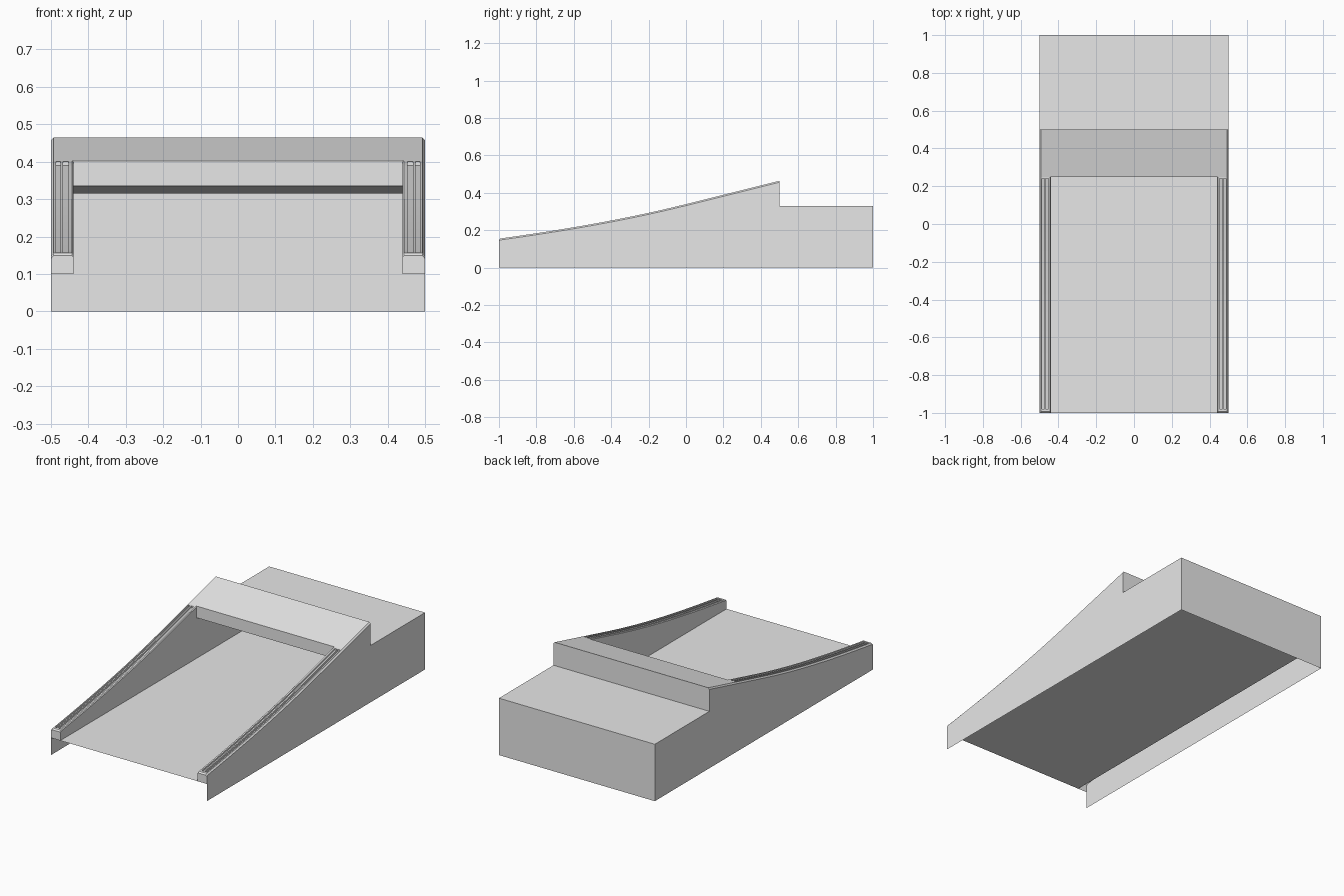
import bpy
import bmesh
from mathutils import Vector

cube = bpy.data.objects.get("Cube")
if cube:
    bpy.data.objects.remove(cube, do_unlink=True)

# One plain grey for everything
grey = bpy.data.materials.new("light_grey")
grey.use_nodes = True
colour = (0.8, 0.8, 0.8, 1)
grey.diffuse_color = colour
grey.node_tree.nodes["Principled BSDF"].inputs["Base Color"].default_value = colour

OUT, IN = 0.5, 0.44               # outer and inner side of the curbs
FRONT, LIP, BACK = -1.0, 0.25, 0.5  # ramp start, deck front edge, deck rear edge
FLOOR, PLATFORM, CEILING = 0.1, 0.33, 0.315
made = []


def finish(name, bm, out, mirror):
    """Turn the faces towards a direction, then make the object."""
    bm.normal_update()
    total = sum((f.normal * f.calc_area() for f in bm.faces), Vector())
    if total.dot(Vector(out)) < 0:
        bmesh.ops.reverse_faces(bm, faces=bm.faces)
    mesh = bpy.data.meshes.new(name)
    bm.to_mesh(mesh)
    bm.free()
    mesh.materials.append(grey)
    ob = bpy.data.objects.new(name, mesh)
    bpy.context.collection.objects.link(ob)
    if mirror:
        ob.modifiers.new("Mirror", 'MIRROR').use_clip = False
    made.append(ob)


def sheet(name, points, out, mirror=False):
    bm = bmesh.new()
    bm.faces.new([bm.verts.new(p) for p in points])
    finish(name, bm, out, mirror)


def loft(name, rows, out, mirror=False):
    bm = bmesh.new()
    rows = [[bm.verts.new(p) for p in row] for row in rows]
    for a, b in zip(rows, rows[1:]):
        for i in range(len(a) - 1):
            bm.faces.new((a[i], a[i + 1], b[i + 1], b[i]))
    finish(name, bm, out, mirror)


def across(name, profile, half, out):
    """Sheet spanning the width along a (y, z) profile."""
    loft(name, [[(-half, y, z), (half, y, z)] for y, z in profile], out)


def top(y):
    """Height of the ramp line: a curve that runs into a straight slope."""
    if y >= 0:
        return 0.34 + 0.25 * y
    t = y + 1
    z = (0.155 * (2*t**3 - 3*t**2 + 1) + 0.14 * (t**3 - 2*t**2 + t)
         + 0.34 * (3*t**2 - 2*t**3) + 0.25 * (t**3 - t**2))
    return z - (0.006 if y == FRONT else 0)


# Stations along the ramp; grooves run between the second and last-but-one
g0, g1 = -0.98, 0.24
curve = [g0 + (g1 - g0) * i / 24 for i in range(25)]
stations = [FRONT, -0.992] + curve + [LIP]

# Outer side panels, following the ramp and the low rear platform
edge = [(OUT, y, top(y) - 0.008) for y in reversed(stations)]
sheet("side_panel",
      [(OUT, FRONT, 0), (OUT, 1, 0), (OUT, 1, PLATFORM), (OUT, BACK, PLATFORM),
       (OUT, BACK, top(BACK) - 0.008)] + edge, (1, 0, 0), True)

# Inner walls beside the floor
edge = [(IN, y, top(y) - 0.004) for y in reversed(stations)]
sheet("inner_wall",
      [(IN, FRONT, FLOOR), (IN, 1, FLOOR), (IN, 1, CEILING), (IN, BACK, CEILING),
       (IN, LIP, 0.335)] + edge, (-1, 0, 0), True)

# Curb tops with two long grooves
g = -0.01
section = [(OUT, -0.008), (0.493, 0)]
for a, b in ((0.487, 0.474), (0.468, 0.453)):
    section += [(a, 0), (a, g), (b, g), (b, 0)]
section += [(0.444, 0), (IN, -0.004)]


def curb_row(y, grooved):
    return [(x, y, top(y) + (0 if dz == g and not grooved else dz))
            for x, dz in section]


rows = [curb_row(y, False) for y in (FRONT, -0.992, g0)]
rows += [curb_row(y, True) for y in curve]
rows += [curb_row(y, False) for y in (g1, LIP)]
loft("curb_top", rows, (0, 0, 1), True)

# Front ends of the curbs
z = top(FRONT)
sheet("curb_end",
      [(IN, FRONT, FLOOR), (OUT, FRONT, FLOOR), (OUT, FRONT, z - 0.008),
       (0.493, FRONT, z), (0.444, FRONT, z), (IN, FRONT, z - 0.004)],
      (0, -1, 0), True)

# Raised deck with bevelled sides, its front lip and rear step
deck_x = [(-OUT, -0.008), (-0.493, 0), (0.493, 0), (OUT, -0.008)]
loft("deck", [[(x, y, top(y) + dz) for x, dz in deck_x] for y in (LIP, BACK)],
     (0, 0, 1))
across("deck_lip", [(LIP, 0.335), (LIP, top(LIP))], IN, (0, -1, 0))
sheet("deck_step",
      [(-OUT, BACK, PLATFORM), (OUT, BACK, PLATFORM)]
      + [(x, BACK, top(BACK) + dz) for x, dz in reversed(deck_x)], (0, 1, 0))

# Floor, ceiling below the deck, rear platform and rear wall
across("floor", [(FRONT, FLOOR), (1, FLOOR)], IN, (0, 0, 1))
across("ceiling", [(LIP, 0.335), (BACK, CEILING), (1, CEILING)], IN, (0, 0, -1))
across("rear_platform", [(BACK, PLATFORM), (1, PLATFORM)], OUT, (0, 0, 1))
across("rear_wall", [(1, 0), (1, PLATFORM)], OUT, (0, 1, 0))

# Smooth the curves, keep the edges crisp
bpy.ops.object.select_all(action='DESELECT')
for ob in made:
    ob.select_set(True)
bpy.context.view_layer.objects.active = made[0]
bpy.ops.object.shade_smooth_by_angle()
